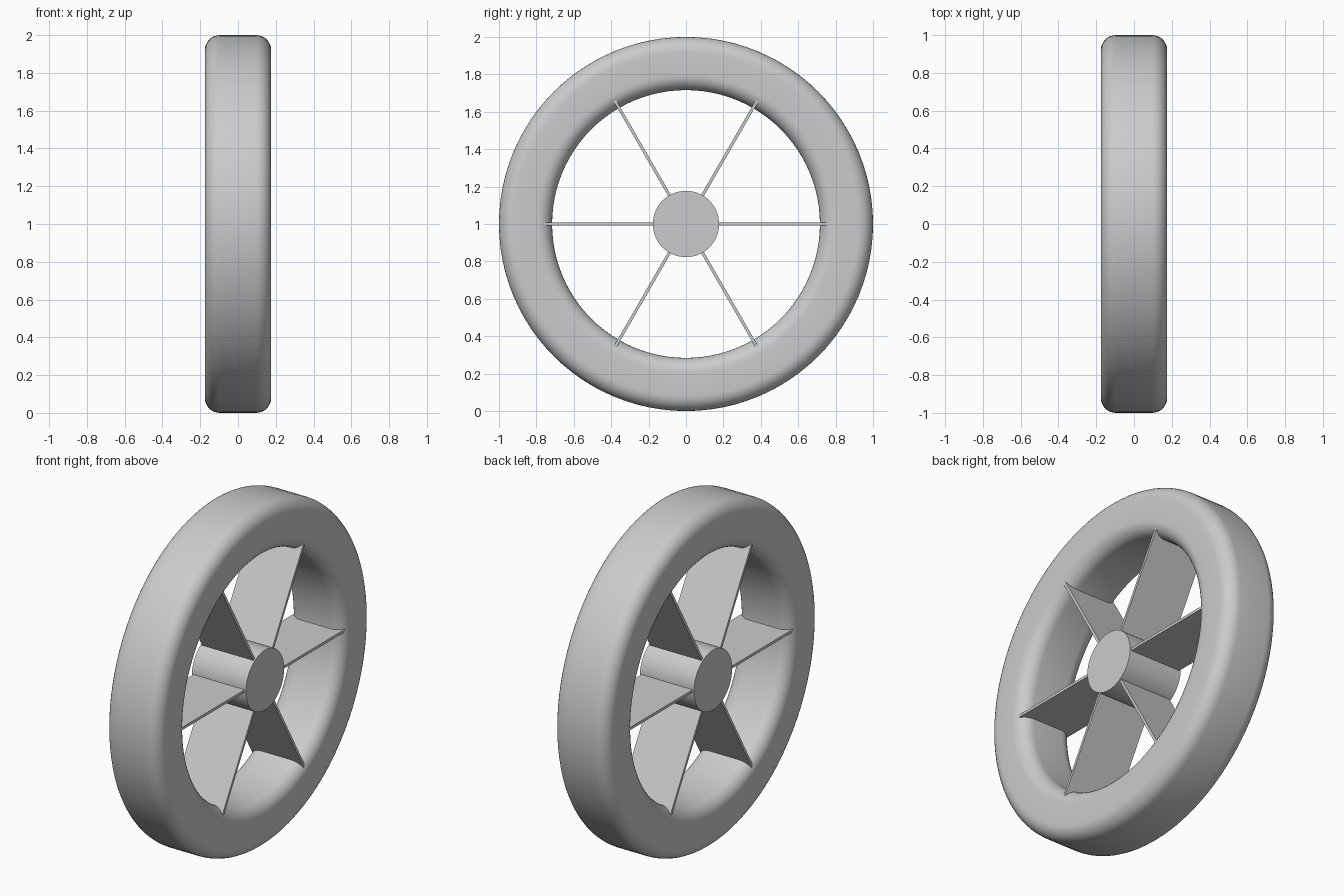
import bpy
import math
from mathutils import Matrix, Vector

cube = bpy.data.objects.get("Cube")
if cube:
    bpy.data.objects.remove(cube, do_unlink=True)

HALF_WIDTH = 0.176
OUTER, INNER, FILLET = 1.0, 0.716, 0.08
HUB_RADIUS = 0.177
SEGMENTS = 96
CENTRE = Vector((0, 0, 1))

grey = bpy.data.materials.new("plain grey")
grey.use_nodes = True
grey.diffuse_color = (0.6, 0.6, 0.6, 1)
grey.node_tree.nodes["Principled BSDF"].inputs["Base Color"].default_value = (0.6, 0.6, 0.6, 1)


def finish(obj, name):
    obj.name = name
    obj.data.materials.append(grey)
    bpy.ops.object.select_all(action='DESELECT')
    obj.select_set(True)
    bpy.context.view_layer.objects.active = obj
    bpy.ops.object.shade_smooth_by_angle(angle=math.radians(30))


# Rim: rounded rectangle section swept around the x axis
section = []
mid, half_height = (OUTER + INNER) / 2, (OUTER - INNER) / 2
for quarter, (sx, sr) in enumerate([(1, 1), (-1, 1), (-1, -1), (1, -1)]):
    for step in range(9):
        a = math.pi / 2 * (quarter + step / 8)
        section.append((sx * (HALF_WIDTH - FILLET) + FILLET * math.cos(a),
                        mid + sr * (half_height - FILLET) + FILLET * math.sin(a)))

n = len(section)
verts, faces = [], []
for i in range(SEGMENTS):
    a = math.tau * i / SEGMENTS
    verts += [(x, r * math.cos(a), 1 + r * math.sin(a)) for x, r in section]
    k = (i + 1) % SEGMENTS
    for j in range(n):
        m = (j + 1) % n
        faces.append((i * n + j, k * n + j, k * n + m, i * n + m))
mesh = bpy.data.meshes.new("rim")
mesh.from_pydata(verts, [], faces)
rim = bpy.data.objects.new("rim", mesh)
bpy.context.collection.objects.link(rim)
finish(rim, "rim")

# Hub: solid cylinder along the axle
bpy.ops.mesh.primitive_cylinder_add(vertices=64, radius=HUB_RADIUS, depth=2 * HALF_WIDTH,
                                    location=CENTRE, rotation=(0, math.pi / 2, 0))
finish(bpy.context.object, "hub")

# Spokes: six thin, wide blades from the hub into the rim
start, end = 0.15, 0.765
for i in range(6):
    bpy.ops.mesh.primitive_cube_add(size=1)
    spoke = bpy.context.object
    spoke.data.transform(Matrix.Diagonal((0.334, end - start, 0.016, 1)))
    spoke.data.transform(Matrix.Translation((0, (start + end) / 2, 0)))
    spoke.data.transform(Matrix.Rotation(math.tau * i / 6, 4, 'X'))
    spoke.location = CENTRE
    finish(spoke, f"spoke_{i + 1}")
